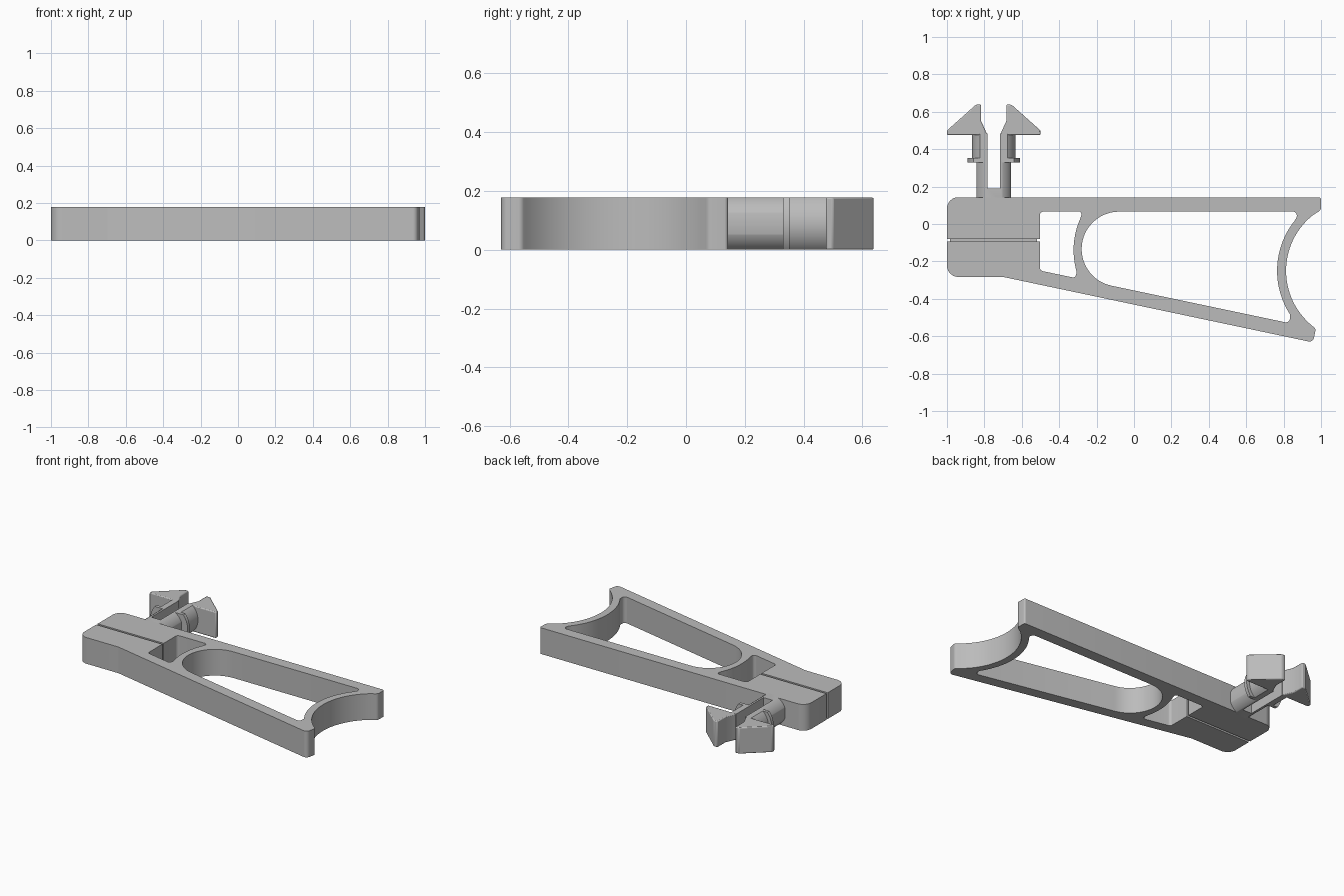
import bpy, bmesh, math
from mathutils import Vector

cube = bpy.data.objects.get("Cube")
if cube:
    bpy.data.objects.remove(cube, do_unlink=True)

T = 0.178          # plate thickness
CX = -0.75         # centre line of the snap pin
grey = bpy.data.materials.new("plain grey")
grey.use_nodes = True
grey.diffuse_color = (0.5, 0.5, 0.5, 1)
grey.node_tree.nodes["Principled BSDF"].inputs["Base Color"].default_value = (0.5, 0.5, 0.5, 1)


def add_object(name, bm):
    bmesh.ops.recalc_face_normals(bm, faces=bm.faces)
    mesh = bpy.data.meshes.new(name)
    bm.to_mesh(mesh)
    bm.free()
    mesh.materials.append(grey)
    obj = bpy.data.objects.new(name, mesh)
    bpy.context.collection.objects.link(obj)
    return obj


def prism(name, points, z0=0.0, z1=T):
    bm = bmesh.new()
    face = bm.faces.new([bm.verts.new((x, y, z0)) for x, y in points])
    up = bmesh.ops.extrude_face_region(bm, geom=[face])["geom"]
    verts = [v for v in up if isinstance(v, bmesh.types.BMVert)]
    bmesh.ops.translate(bm, verts=verts, vec=(0, 0, z1 - z0))
    return add_object(name, bm)


def box(name, x0, x1, y0, y1, z0, z1):
    return prism(name, [(x0, y0), (x1, y0), (x1, y1), (x0, y1)], z0, z1)


def cylinder_y(name, radius, y0, y1):
    ring = [(radius * math.cos(math.tau * i / 64), radius * math.sin(math.tau * i / 64))
            for i in range(64)]
    obj = prism(name, ring, 0, y1 - y0)
    for v in obj.data.vertices:
        x, z, d = v.co
        v.co = (CX + x, y0 + d, T / 2 + z)
    obj.data.flip_normals()
    return obj


def arc(centre, radius, a0, a1, n=28):
    return [(centre[0] + radius * math.cos(math.radians(a0 + (a1 - a0) * i / n)),
             centre[1] + radius * math.sin(math.radians(a0 + (a1 - a0) * i / n)), 0)
            for i in range(n + 1)]


def rounded(corners, n=6):
    """Round each (x, y, radius) corner of an outline."""
    out = []
    for i, (x, y, r) in enumerate(corners):
        p = Vector((x, y))
        if r == 0:
            out.append((x, y))
            continue
        a = (Vector(corners[i - 1][:2]) - p).normalized()
        b = (Vector(corners[(i + 1) % len(corners)][:2]) - p).normalized()
        half = a.angle(b) / 2
        t = r / math.tan(half)
        centre = p + (a + b).normalized() * (r / math.sin(half))
        s, e = p + a * t - centre, p + b * t - centre
        for k in range(n + 1):
            d = s.lerp(e, k / n).normalized() * r
            out.append(tuple(centre + d))
    return out


def boolean(obj, cutter, operation="DIFFERENCE"):
    mod = obj.modifiers.new("cut", "BOOLEAN")
    mod.operation = operation
    mod.solver = "EXACT"
    mod.object = cutter
    bpy.context.view_layer.objects.active = obj
    bpy.ops.object.modifier_apply(modifier=mod.name)
    bpy.data.objects.remove(cutter, do_unlink=True)


def smooth(obj):
    bpy.ops.object.select_all(action="DESELECT")
    obj.select_set(True)
    bpy.context.view_layer.objects.active = obj
    bpy.ops.object.shade_smooth_by_angle(angle=math.radians(30))


# Handle frame: block, two tapering arms and a concave end
end_centre = (1.193, -0.25)
frame = prism("handle_frame", rounded(
    [(-1, -0.283, 0.06), (-0.7, -0.283, 0.05), (0.957, -0.633, 0.025), (0.972, -0.56, 0.02)]
    + arc(end_centre, 0.38, 231, 129)
    + [(1.0, 0.075, 0.025), (1.0, 0.143, 0.012), (-1, 0.143, 0.06)]))

# Large opening, rounded towards the block and bowed at the far end
boolean(frame, prism("large_opening", rounded(
    arc((-0.08, -0.134), 0.2, 90, 258)
    + [(0.835, -0.531, 0.022)]
    + arc(end_centre, 0.428, 213, 141)
    + [(0.885, 0.067, 0.022)]), -0.1, T + 0.1))

# Small opening beside the block
boolean(frame, prism("small_opening", rounded(
    [(-0.503, 0.067, 0.02), (-0.503, -0.249, 0.02), (-0.312, -0.289, 0.018)]
    + arc((0.095, -0.14), 0.418, 196, 157, 16)
    + [(-0.275, 0.067, 0.015)]), -0.1, T + 0.1))

# Narrow groove running round the block
D = 0.015
for x0, x1, z0, z1 in ((-1.1, -0.45, T - D, T + 1), (-1.1, -0.45, -1, D),
                       (-1.1, -1 + D, -1, 1), (-0.503 - D, -0.45, -1, 1)):
    boolean(frame, box("groove", x0, x1, -0.094, -0.079, z0, z1))
smooth(frame)

# Split snap pin: shaft, collar and neck, flattened to the plate thickness
for name, radius, y0, y1, half_width in (("pin_shaft", 0.1, 0.12, 0.335, 0.093),
                                         ("pin_collar", 0.14, 0.33, 0.352, 0.2),
                                         ("pin_neck", 0.116, 0.345, 0.485, 0.2)):
    part = cylinder_y(name, radius, y0, y1)
    boolean(part, box("clip", CX - half_width, CX + half_width, 0, 1, 0, T), "INTERSECT")
    boolean(part, box("slot", CX - 0.034, CX + 0.034, 0.19, 1, -1, 1))
    smooth(part)

# Barbed heads, mirrored about the slot
barb = [(0.034, 0.476), (0.25, 0.476), (0.25, 0.5), (0.095, 0.638),
        (0.067, 0.638), (0.067, 0.55)]
for side, name in ((-1, "right_barb"), (1, "left_barb")):
    head = prism(name, [(CX + side * x, y) for x, y in barb])
    bevel = head.modifiers.new("edge_rounding", "BEVEL")
    bevel.width = 0.006
    bevel.segments = 2
    smooth(head)
